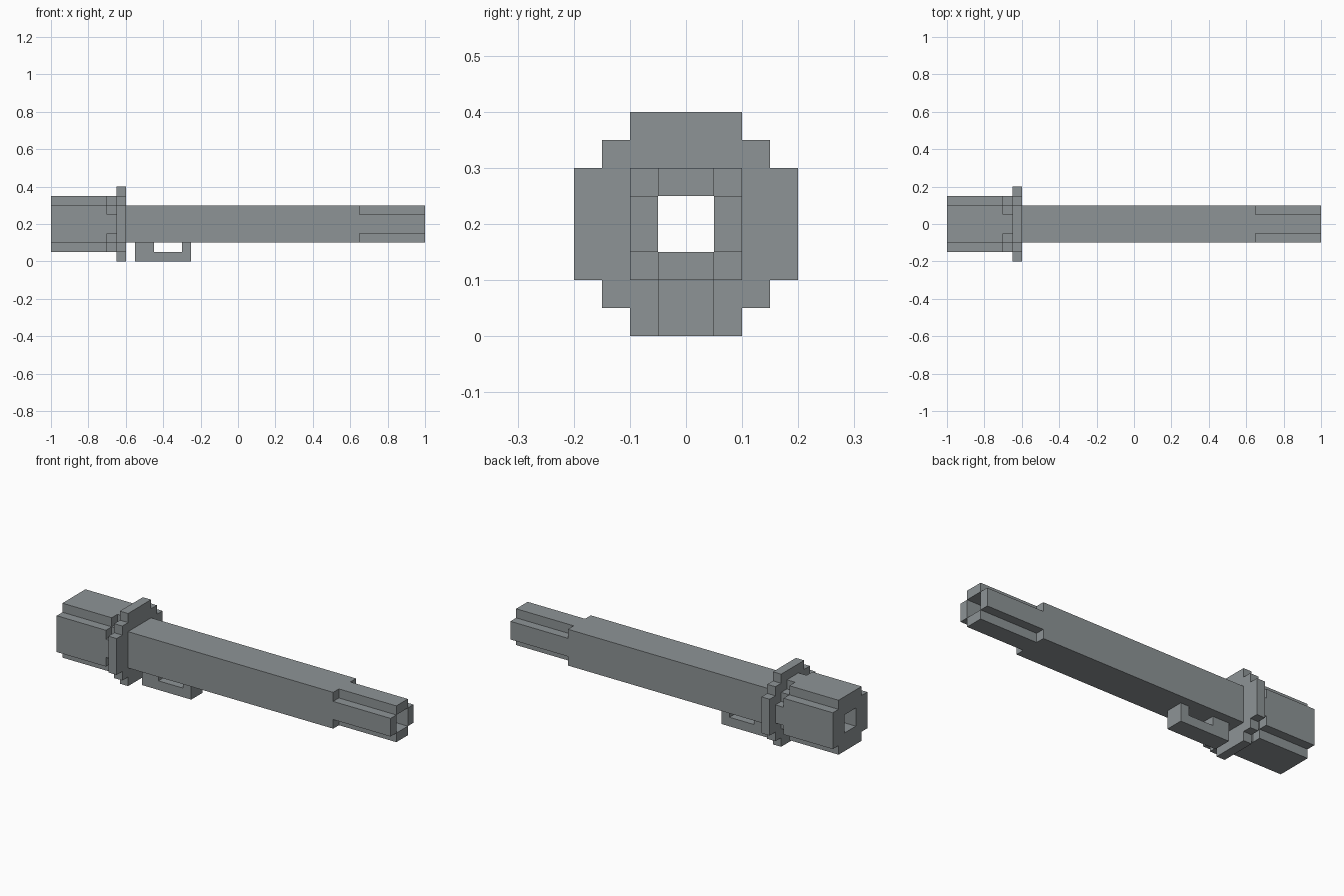
import bpy
import bmesh
from mathutils import Vector

U = 0.05          # block unit
AXIS_Z = 0.2      # height of the bore axis

default = bpy.data.objects.get("Cube")
if default:
    bpy.data.objects.remove(default, do_unlink=True)

# Single metal colour
metal = bpy.data.materials.new("gunmetal grey")
metal.use_nodes = True
colour = (0.27, 0.296, 0.305, 1)
metal.diffuse_color = colour
metal.node_tree.nodes["Principled BSDF"].inputs["Base Color"].default_value = colour


def finish(name, bm):
    bmesh.ops.recalc_face_normals(bm, faces=bm.faces)
    mesh = bpy.data.meshes.new(name)
    bm.to_mesh(mesh)
    bm.free()
    mesh.materials.append(metal)
    obj = bpy.data.objects.new(name, mesh)
    bpy.context.collection.objects.link(obj)
    return obj


def section(name, x0, x1, inside):
    """Extrude along x the block cells that pass the rule, leaving the bore open.
    The rule gets the distances from the axis in block units, a = |y|, b = |z|."""
    bm = bmesh.new()
    for i in range(-4, 4):
        for j in range(-4, 4):
            a, b = abs(i + 0.5), abs(j + 0.5)
            if max(a, b) < 1 or not inside(a, b):
                continue
            corners = ((i, j), (i + 1, j), (i + 1, j + 1), (i, j + 1))
            bm.faces.new([bm.verts.new((x0, y * U, AXIS_Z + z * U)) for y, z in corners])
    bmesh.ops.remove_doubles(bm, verts=bm.verts, dist=U / 100)
    result = bmesh.ops.extrude_face_region(bm, geom=bm.faces[:], use_keep_orig=True)
    moved = [v for v in result["geom"] if isinstance(v, bmesh.types.BMVert)]
    bmesh.ops.translate(bm, verts=moved, vec=Vector((x1 - x0, 0, 0)))
    return finish(name, bm)


def extruded_profile(name, points, half_width):
    """Extrude an x-z outline across y."""
    bm = bmesh.new()
    face = bm.faces.new([bm.verts.new((x, -half_width, z)) for x, z in points])
    result = bmesh.ops.extrude_face_region(bm, geom=[face], use_keep_orig=True)
    moved = [v for v in result["geom"] if isinstance(v, bmesh.types.BMVert)]
    bmesh.ops.translate(bm, verts=moved, vec=Vector((0, 2 * half_width, 0)))
    return finish(name, bm)


# Rear block: square with its corner edges notched
section("rear_block", -1, -0.7, lambda a, b: max(a, b) < 3 and min(a, b) < 2)

# Neck: square core with a narrow rib on each side
section("neck", -0.7, -0.65,
        lambda a, b: max(a, b) < 2 or (max(a, b) < 3 and min(a, b) < 1))

# Flange: stepped disc
section("flange", -0.65, -0.6, lambda a, b: min(a, b) < 2 or max(a, b) < 3)

# Barrel: square tube
section("barrel", -0.6, 0.65, lambda a, b: max(a, b) < 2)

# Muzzle: four plates around the bore
section("muzzle_plates", 0.65, 1, lambda a, b: max(a, b) < 2 and min(a, b) < 1)

# Bracket hanging under the barrel
extruded_profile("under_bracket",
                 [(-0.55, 0), (-0.25, 0), (-0.25, 0.1), (-0.3, 0.1),
                  (-0.3, 0.05), (-0.45, 0.05), (-0.45, 0.1), (-0.55, 0.1)], U)
